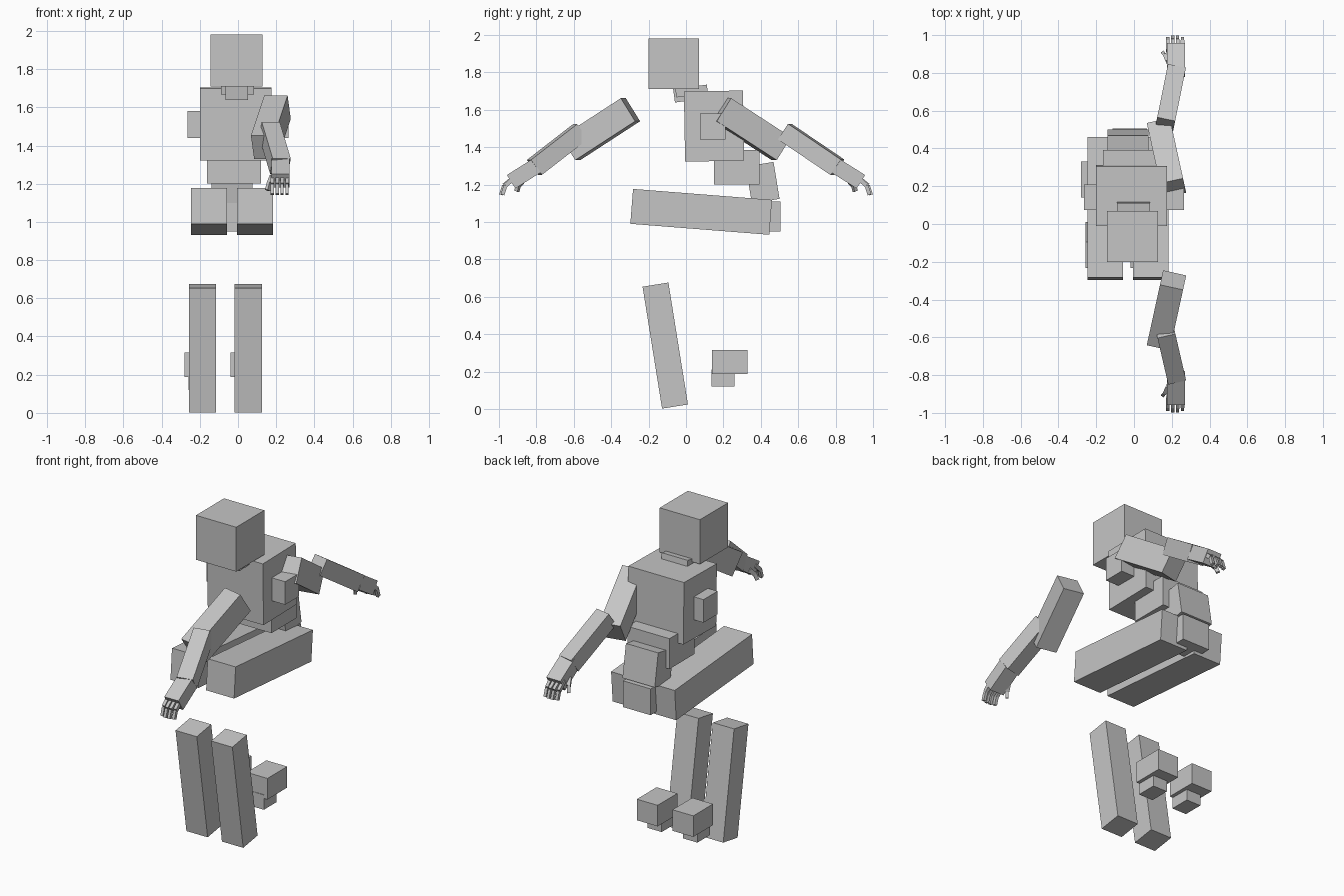
import bpy
import bmesh
from math import radians
from mathutils import Matrix, Vector

cube = bpy.data.objects.get("Cube")
if cube:
    bpy.data.objects.remove(cube, do_unlink=True)

GREY = (0.56, 0.56, 0.56, 1.0)
grey = bpy.data.materials.new("stone_grey")
grey.use_nodes = True
grey.diffuse_color = GREY
grey.node_tree.nodes["Principled BSDF"].inputs["Base Color"].default_value = GREY


def block(name, size, matrix):
    """Flat-faced box of the given size, placed by a matrix."""
    mesh = bpy.data.meshes.new(name)
    bm = bmesh.new()
    bmesh.ops.create_cube(bm, size=1, matrix=matrix @ Matrix.Diagonal((*size, 1)))
    bm.to_mesh(mesh)
    bm.free()
    mesh.materials.append(grey)
    obj = bpy.data.objects.new(name, mesh)
    bpy.context.collection.objects.link(obj)
    return obj


def box(name, x, y, z, tilt=0):
    """Box from (centre, length) on each axis, tilted about x."""
    place = Matrix.Translation((x[0], y[0], z[0])) @ Matrix.Rotation(radians(tilt), 4, 'X')
    return block(name, (x[1], y[1], z[1]), place)


def span(low, high):
    return ((low + high) / 2, high - low)


def limb(name, start, end, width, thickness):
    """Box running between two points, its width kept level."""
    a, b = Vector(start), Vector(end)
    along = (b - a).normalized()
    side = along.cross(Vector((0, 0, 1))).normalized()
    up = side.cross(along)
    place = Matrix((side, along, up)).transposed().to_4x4()
    place.translation = (a + b) / 2
    return block(name, (width, (b - a).length, thickness), place)


# Head and neck
box("head", span(-0.143, 0.128), span(-0.2, 0.07), span(1.71, 1.98))
box("throat", span(-0.065, 0.052), (0, 0.13), (1.687, 0.08), 8)
box("collar", span(-0.09, 0.085), (0.03, 0.17), (1.70, 0.045), 8)

# Torso
box("chest", span(-0.2, 0.175), span(-0.008, 0.308), span(1.325, 1.70), 1)
box("right_side_block", span(-0.265, -0.19), span(0.075, 0.21), span(1.44, 1.58))
box("left_side_block", span(0.165, 0.265), span(0.075, 0.21), span(1.44, 1.58))
box("abdomen", span(-0.163, 0.12), span(0.15, 0.392), span(1.20, 1.385))
box("pelvis", span(-0.14, 0.077), (0.41, 0.15), (1.21, 0.2), 9.4)
box("tail_block", span(-0.115, 0.07), span(0.36, 0.505), span(0.95, 1.11))

# Legs, with separate shins and feet
for side, thigh_x, shin_x, foot_x in (("right", -0.152, -0.186, -0.21),
                                      ("left", 0.088, 0.053, 0.03)):
    box(side + "_thigh", (thigh_x, 0.188), (0.081, 0.745), (1.054, 0.187), -4.5)
    box(side + "_shin", (shin_x, 0.143), (-0.111, 0.14), (0.339, 0.66), 9.1)
    box(side + "_foot", (foot_x, 0.14), span(0.14, 0.33), span(0.187, 0.315))
    box(side + "_heel", (foot_x, 0.097), span(0.137, 0.26), span(0.12, 0.21))


def arm(name, facing, shift):
    """One arm reaching along +y or -y."""
    def at(x, y, z, offset=0):
        return (x, facing * y + offset, z)

    limb(name + "_upper_arm", at(0.207, 0.19, 1.60, shift), at(0.137, 0.51, 1.392, shift),
         0.125, 0.146)
    limb(name + "_forearm", at(0.165, 0.528, 1.483, shift / 3), at(0.222, 0.81, 1.292),
         0.097, 0.1)
    limb(name + "_hand", at(0.222, 0.80, 1.30), at(0.222, 0.935, 1.215), 0.095, 0.085)
    # Four fingers of two joints each
    for i in range(4):
        x = 0.179 + 0.026 * i
        reach = 0.008 if i in (1, 2) else 0
        knuckle = at(x, 0.965 + reach, 1.195)
        limb(f"{name}_finger_{i + 1}_base", at(x, 0.915, 1.24), knuckle, 0.019, 0.024)
        limb(f"{name}_finger_{i + 1}_tip", knuckle, at(x, 0.981 + reach, 1.145), 0.017, 0.02)
    # Thumb
    limb(name + "_thumb_base", at(0.18, 0.86, 1.235), at(0.165, 0.893, 1.20), 0.022, 0.026)
    limb(name + "_thumb_tip", at(0.165, 0.893, 1.205), at(0.155, 0.905, 1.165), 0.018, 0.022)


arm("back", 1, 0)
arm("front", -1, -0.107)
